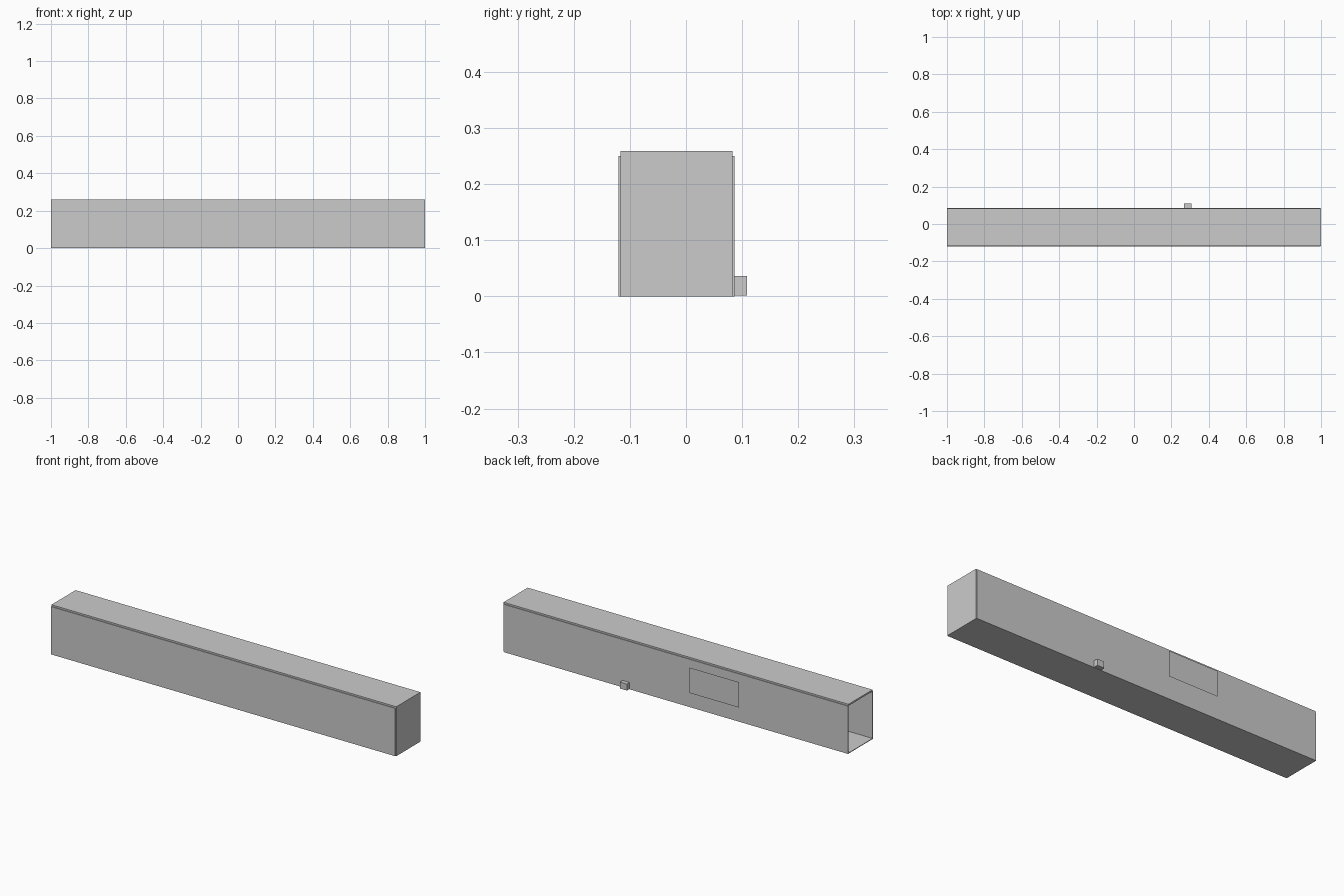
import bpy
from mathutils import Vector

if "Cube" in bpy.data.objects:
    bpy.data.objects.remove(bpy.data.objects["Cube"])


def mesh_object(name, verts, faces):
    mesh = bpy.data.meshes.new(name)
    mesh.from_pydata(verts, [], faces)
    obj = bpy.data.objects.new(name, mesh)
    bpy.context.collection.objects.link(obj)
    return obj


def box(name, x, y, z):
    """Box from (min, max) ranges on each axis."""
    verts = [Vector((a, b, c)) for a in x for b in y for c in z]
    faces = [(0, 1, 3, 2), (4, 6, 7, 5), (0, 4, 5, 1),
             (2, 3, 7, 6), (0, 2, 6, 4), (1, 5, 7, 3)]
    return mesh_object(name, verts, faces)


LENGTH = (-1.0, 0.996)
INNER = (-0.117, 0.083)
T = 0.0035
WALL_TOP = 0.2505

# Long side panels
box("front_panel", LENGTH, (INNER[0] - T, INNER[0]), (0, WALL_TOP))
box("back_panel", LENGTH, (INNER[1], INNER[1] + T), (0, WALL_TOP))

# Floor, lid and closed right end; the left end stays open
box("floor_panel", LENGTH, INNER, (0, T))
box("lid_panel", (-1.0, 1.0), INNER, (WALL_TOP, 0.259))
box("end_panel", (0.996, 1.0), INNER, (0, WALL_TOP))

# Small block on the back
box("back_block", (0.267, 0.307), (INNER[1] + T, 0.109), (0.002, 0.036))

# Flat label sheet floating behind the back panel
y = 0.12
mesh_object("label_sheet",
            [(-0.105, y, 0.093), (-0.39, y, 0.093), (-0.39, y, 0.226), (-0.105, y, 0.226)],
            [(0, 1, 2, 3)])
